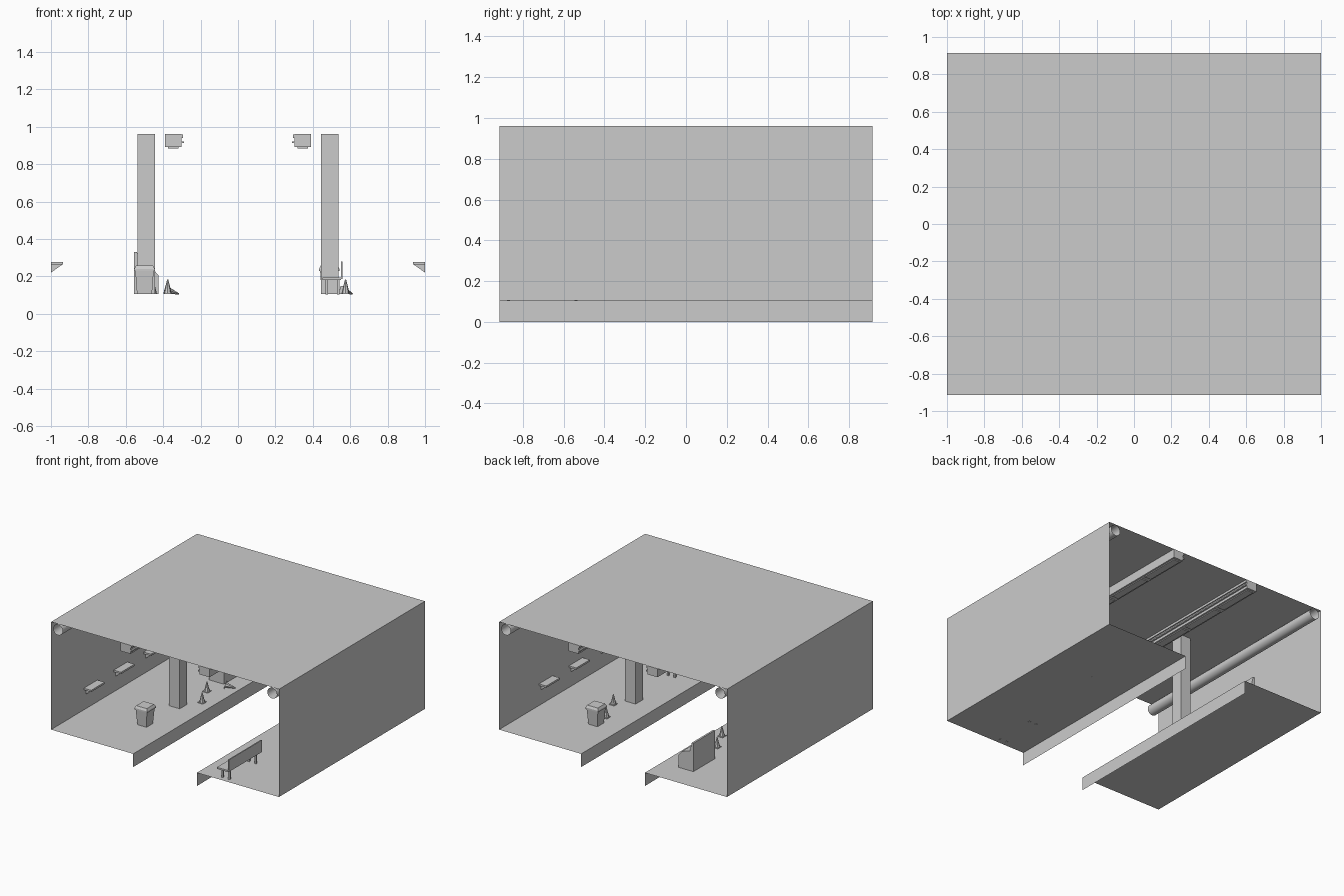
import bpy, bmesh, math
from mathutils import Matrix, Vector

if "Cube" in bpy.data.objects:
    bpy.data.objects.remove(bpy.data.objects["Cube"])

grey = bpy.data.materials.new("concrete grey")
grey.diffuse_color = (0.6, 0.6, 0.6, 1)
grey.use_nodes = True
grey.node_tree.nodes["Principled BSDF"].inputs["Base Color"].default_value = grey.diffuse_color

FLOOR, TOP, HALF = 0.105, 0.96, 0.915
EDGE = 0.28          # platform edge, distance from the middle


def add(name, bm, fix=True):
    if fix:
        bmesh.ops.recalc_face_normals(bm, faces=bm.faces)
    me = bpy.data.meshes.new(name)
    bm.to_mesh(me)
    bm.free()
    me.materials.append(grey)
    ob = bpy.data.objects.new(name, me)
    bpy.context.collection.objects.link(ob)
    return ob


def sheet(name, a, b, y0=-HALF, y1=HALF):
    """Single-sided strip through two (x, z) points, running along y."""
    bm = bmesh.new()
    pts = [(a[0], y0, a[1]), (b[0], y0, b[1]), (b[0], y1, b[1]), (a[0], y1, a[1])]
    bm.faces.new([bm.verts.new(p) for p in pts])
    return add(name, bm, False)


def extrude(name, profile, y0, y1):
    """Solid with an (x, z) profile, running along y."""
    bm = bmesh.new()
    f = bm.faces.new([bm.verts.new((x, y0, z)) for x, z in profile])
    g = bmesh.ops.extrude_face_region(bm, geom=[f])
    bmesh.ops.translate(bm, vec=(0, y1 - y0, 0),
                        verts=[v for v in g["geom"] if isinstance(v, bmesh.types.BMVert)])
    return add(name, bm)


def box(name, x0, x1, y0, y1, z0, z1):
    x0, x1 = min(x0, x1), max(x0, x1)
    return extrude(name, [(x0, z0), (x1, z0), (x1, z1), (x0, z1)], y0, y1)


def frustum(bm, r0, r1, z0, z1, sides, turn=0.0):
    m = Matrix.Translation((0, 0, (z0 + z1) / 2)) @ Matrix.Rotation(turn, 4, 'Z')
    bmesh.ops.create_cone(bm, cap_ends=True, segments=sides, radius1=r0,
                          radius2=r1, depth=z1 - z0, matrix=m)


def traffic_cone(name, x, y, fallen=None):
    bm = bmesh.new()
    frustum(bm, 0.032, 0.032, 0, 0.005, 4, math.pi / 4)
    frustum(bm, 0.021, 0.003, 0.005, 0.078, 8)
    ob = add(name, bm)
    ob.location = (x, y, FLOOR)
    if fallen is not None:
        ob.rotation_euler = (0, math.radians(106), fallen)
        ob.location.z = FLOOR + 0.023
    return ob


def trash_can(x, y):
    bm = bmesh.new()
    q, r2 = math.pi / 4, math.sqrt(2)
    frustum(bm, 0.040 * r2, 0.049 * r2, FLOOR, 0.228, 4, q)
    frustum(bm, 0.055 * r2, 0.055 * r2, 0.228, 0.24, 4, q)
    frustum(bm, 0.055 * r2, 0.046 * r2, 0.24, 0.257, 4, q)
    add("trash_can", bm).location = (x, y, 0)


# Shell: ceiling, walls, platforms and platform edges
sheet("ceiling", (-1, TOP), (1, TOP))
for s, side in ((-1, "left"), (1, "right")):
    sheet(side + "_wall", (s, FLOOR), (s, TOP))
    a, b = (EDGE, FLOOR), (1, FLOOR)
    if s < 0:
        a, b = (-1, FLOOR), (-EDGE, FLOOR)
    sheet(side + "_platform", a, b)
    sheet(side + "_platform_edge", (s * EDGE, 0), (s * EDGE, FLOOR))

    # Column
    box(side + "_column", s * 0.445, s * 0.538, -0.095, -0.003, FLOOR, TOP)

    # Open pipe along the wall under the ceiling
    bm = bmesh.new()
    bmesh.ops.create_cone(bm, cap_ends=False, segments=20, radius1=0.042, radius2=0.042,
                          depth=2 * HALF,
                          matrix=Matrix.Translation((s * 0.94, 0, 0.912))
                          @ Matrix.Rotation(math.pi / 2, 4, 'X'))
    for f in bm.faces:
        f.smooth = True
    add(side + "_pipe", bm)

    # Ceiling beam with flange, cable rail and light panels
    box(side + "_beam", s * 0.303, s * 0.39, -HALF, HALF, 0.892, TOP)
    box(side + "_beam_flange", s * 0.294, s * 0.303, -HALF, HALF, 0.94, TOP - 0.002)
    box(side + "_cable_rail", s * 0.29, s * 0.303, -HALF, HALF, 0.912, 0.922)
    for i in range(5):
        c = (i - 2) * 0.366
        box(side + "_light_panel", s * 0.318, s * 0.375, c - 0.165, c + 0.165, 0.885, 0.892)

    # Wall seats on wedge brackets
    for i in range(3):
        c = -0.045 + (i - 1) * 0.375
        box(side + "_wall_seat", s * 0.936, s, c - 0.085, c + 0.085, 0.263, 0.277)
        extrude(side + "_seat_bracket", [(s * 0.94, 0.263), (s, 0.263), (s, 0.22)],
                c - 0.06, c + 0.06)

# Bench on the right platform, with back and four legs
box("bench_seat", 0.452, 0.55, -0.91, -0.50, 0.18, 0.193)
box("bench_back", 0.55, 0.559, -0.91, -0.50, 0.185, 0.28)
for y in (-0.87, -0.54):
    for x in (0.475, 0.535):
        box("bench_leg", x - 0.007, x + 0.007, y - 0.007, y + 0.007, 0.102, 0.18)

# Solid console on the left platform
extrude("console", [(-0.555, FLOOR), (-0.555, 0.33), (-0.54, 0.33), (-0.525, 0.262),
                    (-0.455, 0.24), (-0.425, 0.205), (-0.425, FLOOR)], 0.43, 0.70)

# Trash cans
trash_can(-0.50, -0.45)
trash_can(0.488, 0.43)

# Traffic cones, one fallen on each side
for x, y in ((-0.376, 0.087), (-0.455, 0.26), (0.575, 0.09), (0.49, 0.30)):
    traffic_cone("traffic_cone", x, y)
traffic_cone("fallen_cone", -0.385, 0.39, 0.4)
traffic_cone("fallen_cone", 0.56, 0.20, 0.8)
